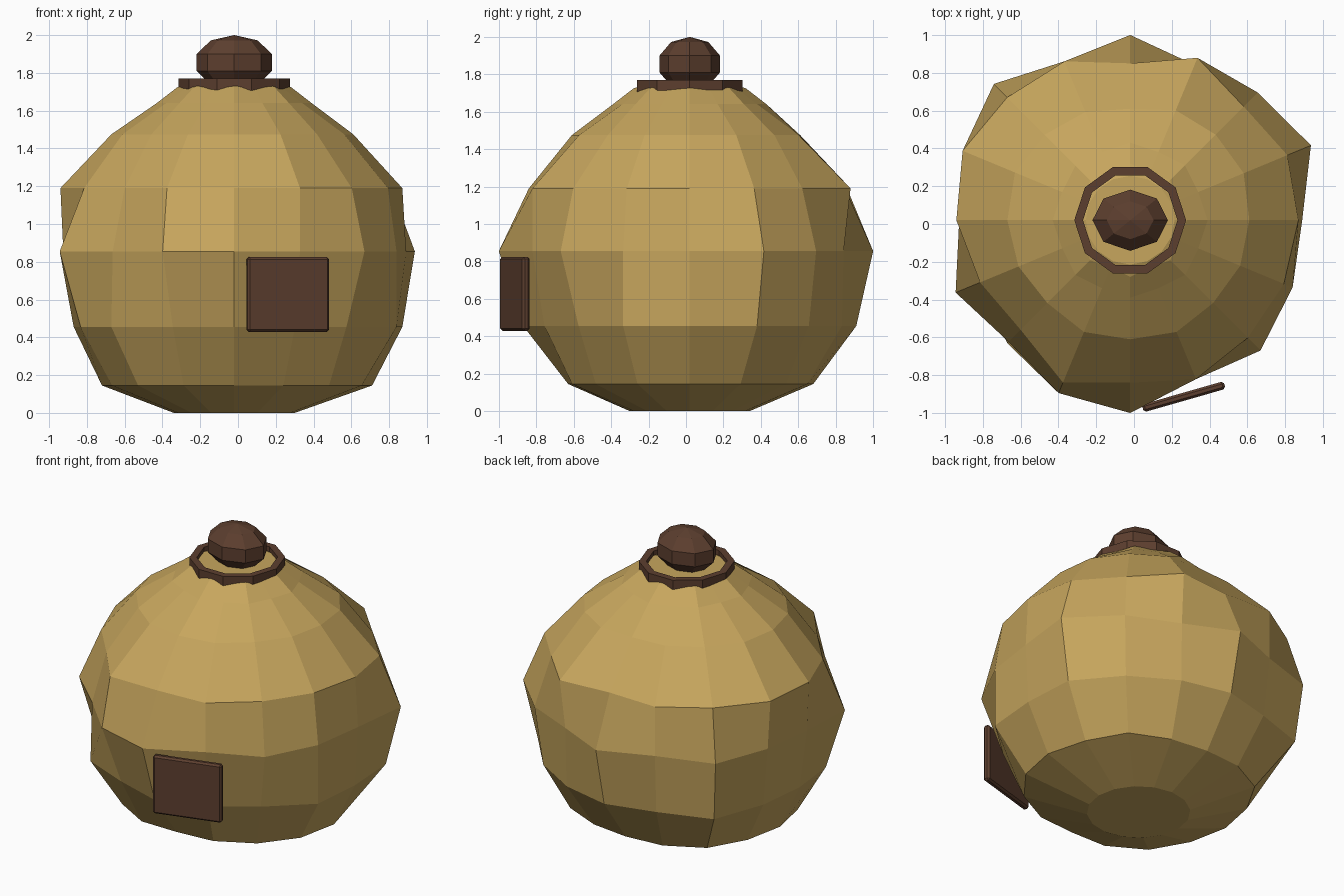
import bpy, bmesh, math
from mathutils import Matrix

if "Cube" in bpy.data.objects:
    bpy.data.objects.remove(bpy.data.objects["Cube"])

CX, CY = -0.02, 0.02  # axis of the sack


def material(name, rgb):
    m = bpy.data.materials.new(name)
    m.diffuse_color = (*rgb, 1)
    m.use_nodes = True
    m.node_tree.nodes["Principled BSDF"].inputs["Base Color"].default_value = m.diffuse_color
    return m


cloth = material("tan cloth", (0.57, 0.38, 0.11))
leather = material("brown leather", (0.108, 0.049, 0.028))


def finish(name, bm, mat):
    bmesh.ops.recalc_face_normals(bm, faces=bm.faces)
    me = bpy.data.meshes.new(name)
    bm.to_mesh(me)
    bm.free()
    me.materials.append(mat)
    ob = bpy.data.objects.new(name, me)
    bpy.context.collection.objects.link(ob)
    return ob


def ring(bm, radii, z):
    n = len(radii)
    return [bm.verts.new((CX + r * math.cos(2 * math.pi * i / n),
                          CY + r * math.sin(2 * math.pi * i / n), z))
            for i, r in enumerate(radii)]


def bridge(bm, a, b):
    n = len(a)
    for i in range(n):
        j = (i + 1) % n
        bm.faces.new((a[i], a[j], b[j], b[i]))


# Lumpy sack: 16-sided rings, the widest ones with uneven radii
S = 16
low = [.89, .94, .90, .88, .89, .87, .97, .88, .85, .88, .92, .85, .89, .84, .84, .93]
belly = [.91, 1.035, .955, .89, .98, .91, 1.02, .93, .905, 1.0, .91, .99, 1.02, .91, .975, .93]
high = [.89, .90, .85, .93, .83, .91, .92, .96, .92, .86, .82, .93, .86, .91, .88, .88]
base = [.73, .71, .73, .68, .66, .69, .72, .70, .70, .70, .72, .70, .65, .68, .71, .73]
shoulder = [.63, .65, .64, .63, .59, .62, .64, .66, .65, .64, .62, .64, .63, .64, .62, .63]
bm = bmesh.new()
rings = [ring(bm, r, z) for r, z in (
    ([.32] * S, 0), (base, .145), (low, .455), (belly, .855), (high, 1.19),
    (shoulder, 1.475), ([.41, .39] * 8, 1.64), ([.30, .27] * 8, 1.725),
    ([.235] * S, 1.745))]
for a, b in zip(rings, rings[1:]):
    bridge(bm, a, b)
bm.faces.new(rings[0])
bm.faces.new(rings[-1])
finish("sack", bm, cloth)

# Ten-sided collar around the neck
bm = bmesh.new()
profile = [(.296, 1.69), (.296, 1.77), (.25, 1.77), (.25, 1.69)]
loops = [ring(bm, [r] * 10, z) for r, z in profile]
for k in range(4):
    bridge(bm, loops[k], loops[(k + 1) % 4])
finish("collar", bm, leather)

# Squashed low-poly stopper
bm = bmesh.new()
bmesh.ops.create_uvsphere(bm, u_segments=8, v_segments=5, radius=1)
bmesh.ops.transform(bm, verts=bm.verts, matrix=Matrix.Translation((CX, CY, 1.855))
                    @ Matrix.Diagonal((.21, .17, .145, 1)))
finish("stopper", bm, leather)

# Angled patch on the front
bm = bmesh.new()
bmesh.ops.create_cube(bm, size=1)
bmesh.ops.transform(bm, verts=bm.verts, matrix=Matrix.Diagonal((.45, .042, .395, 1)))
bmesh.ops.bevel(bm, geom=bm.edges[:], offset=.012, segments=1, affect='EDGES')
bmesh.ops.transform(bm, verts=bm.verts, matrix=Matrix.Translation((.263, -.914, .627))
                    @ Matrix.Rotation(math.radians(16), 4, 'Z'))
finish("patch", bm, leather)
